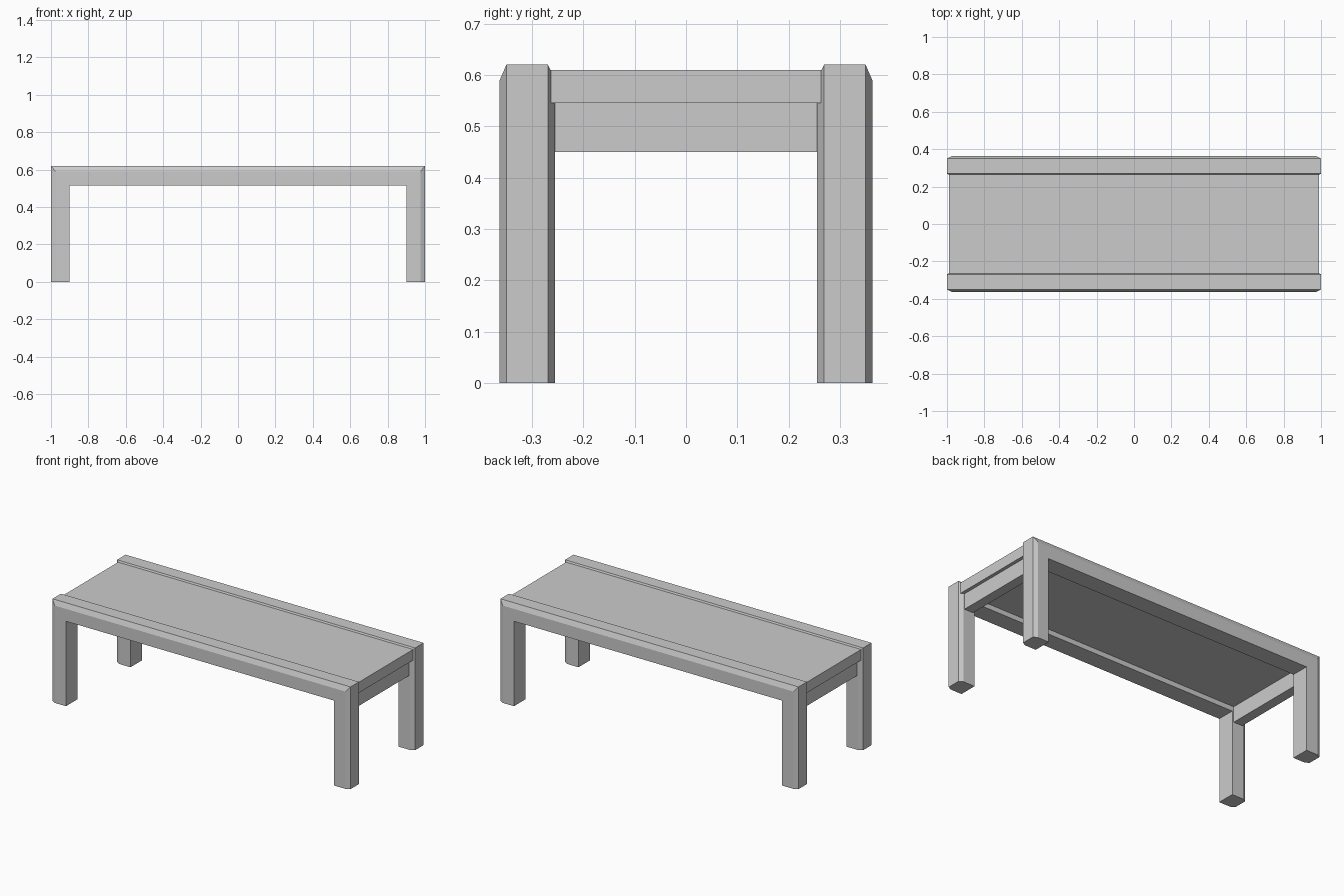
import bpy
import bmesh

cube = bpy.data.objects.get("Cube")
if cube:
    bpy.data.objects.remove(cube, do_unlink=True)

grey = bpy.data.materials.new("light grey")
grey.use_nodes = True
colour = (0.6, 0.6, 0.6, 1)
grey.diffuse_color = colour
grey.node_tree.nodes["Principled BSDF"].inputs["Base Color"].default_value = colour


def finish(bm, name):
    bmesh.ops.recalc_face_normals(bm, faces=bm.faces)
    mesh = bpy.data.meshes.new(name)
    bm.to_mesh(mesh)
    bm.free()
    mesh.materials.append(grey)
    obj = bpy.data.objects.new(name, mesh)
    bpy.context.collection.objects.link(obj)
    return obj


def box(name, low, high):
    bm = bmesh.new()
    bmesh.ops.create_cube(bm, size=1)
    for v in bm.verts:
        v.co = [a + (b - a) * (c + 0.5) for a, b, c in zip(low, high, v.co)]
    return finish(bm, name)


def arch_outline(half, top):
    """Two legs joined by a rail, seen from the front."""
    right = [(0.9, 0.515), (0.9, 0), (half, 0), (half, top)]
    return right + [(-x, z) for x, z in reversed(right)]


def arch(name, side):
    """Side frame with its outer edges chamfered on both faces."""
    bm = bmesh.new()
    loops = []
    for y, half, top in ((0.255, 0.975, 0.59), (0.269, 1, 0.62),
                         (0.35, 1, 0.62), (0.363, 0.975, 0.59)):
        loops.append([bm.verts.new((x, side * y, z)) for x, z in arch_outline(half, top)])
    for a, b in zip(loops, loops[1:]):
        for i in range(len(a)):
            j = (i + 1) % len(a)
            bm.faces.new((a[i], a[j], b[j], b[i]))
    bm.faces.new(loops[0])
    bm.faces.new(loops[-1])
    return finish(bm, name)


# Side frames: legs and long rails
arch("front_frame", -1)
arch("back_frame", 1)

# Seat slab between the frames
box("seat", (-0.99, -0.265, 0.545), (0.99, 0.265, 0.61))

# End aprons under the seat
for name, side in (("left_apron", 1), ("right_apron", -1)):
    xs = sorted((side * 0.91, side * 0.97))
    box(name, (xs[0], -0.256, 0.45), (xs[1], 0.256, 0.546))
